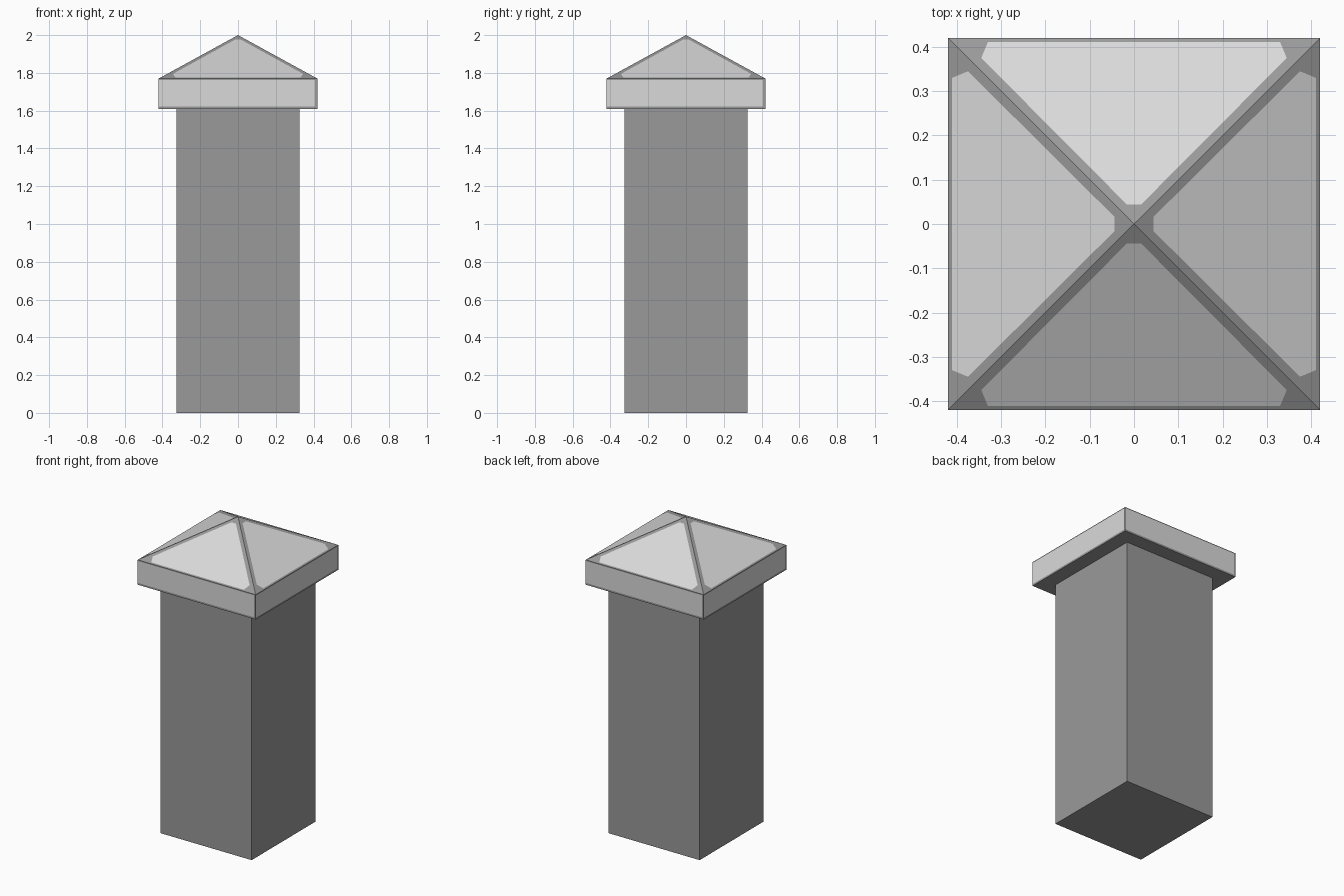
import bpy, bmesh, math
from mathutils import Vector, Matrix

if "Cube" in bpy.data.objects:
    bpy.data.objects.remove(bpy.data.objects["Cube"])

P = 0.325                          # post half width
H = 0.42                           # cap half width
Z0, Z1, Z2 = 1.61, 1.77, 2.0       # cap underside, eaves, peak


def material(name, v):
    m = bpy.data.materials.new(name)
    m.diffuse_color = (v, v, v, 1)
    m.use_nodes = True
    m.node_tree.nodes["Principled BSDF"].inputs["Base Color"].default_value = m.diffuse_color
    return m


dark = material("dark grey stone", 0.32)
light = material("light grey stone", 0.70)


def finish(name, bm, mats):
    bmesh.ops.remove_doubles(bm, verts=bm.verts, dist=1e-5)
    bmesh.ops.recalc_face_normals(bm, faces=bm.faces)
    me = bpy.data.meshes.new(name)
    bm.to_mesh(me)
    bm.free()
    for m in mats:
        me.materials.append(m)
    ob = bpy.data.objects.new(name, me)
    bpy.context.collection.objects.link(ob)


# Square post
bm = bmesh.new()
bmesh.ops.create_cube(bm, size=1, matrix=Matrix.Translation((0, 0, Z0 / 2))
                      @ Matrix.Diagonal((2 * P, 2 * P, Z0, 1)))
finish("post", bm, [dark])

# Cap: each side and roof slope is a light panel in a dark worn border
bm = bmesh.new()


def face(pts, rot, mat):
    f = bm.faces.new([bm.verts.new(rot @ Vector(p)) for p in pts])
    f.material_index = mat


def roof(x, d):
    """Point on the front slope at distance d from the centre."""
    return (x, -d, Z2 - (Z2 - Z1) * d / H)


for k in range(4):
    rot = Matrix.Rotation(k * math.pi / 2, 3, 'Z')
    # Vertical side
    o = [(-H, -H, Z0), (H, -H, Z0), (H, -H, Z1), (-H, -H, Z1)]
    a, b, lo, hi = -H + 0.003, H - 0.012, Z0 + 0.012, Z1 - 0.007
    i = [(a, -H, lo), (b, -H, lo), (b, -H, hi), (a, -H, hi)]
    for n in range(4):
        m = (n + 1) % 4
        face([o[n], o[m], i[m], i[n]], rot, 0)
    face(i, rot, 1)
    # Roof slope
    L, R, A = roof(-H, H), roof(H, H), roof(0, 0)
    i = [roof(-0.33, 0.411), roof(0.33, 0.411), roof(0.345, 0.375),
         roof(0.016, 0.044), roof(-0.016, 0.044), roof(-0.345, 0.375)]
    face([L, R, i[1], i[0]], rot, 0)
    face([R, i[2], i[1]], rot, 0)
    face([R, A, i[3], i[2]], rot, 0)
    face([A, i[4], i[3]], rot, 0)
    face([A, L, i[5], i[4]], rot, 0)
    face([L, i[0], i[5]], rot, 0)
    face(i, rot, 1)

# Underside of cap
face([(-H, -H, Z0), (-H, H, Z0), (H, H, Z0), (H, -H, Z0)], Matrix.Identity(3), 0)
finish("cap", bm, [dark, light])
